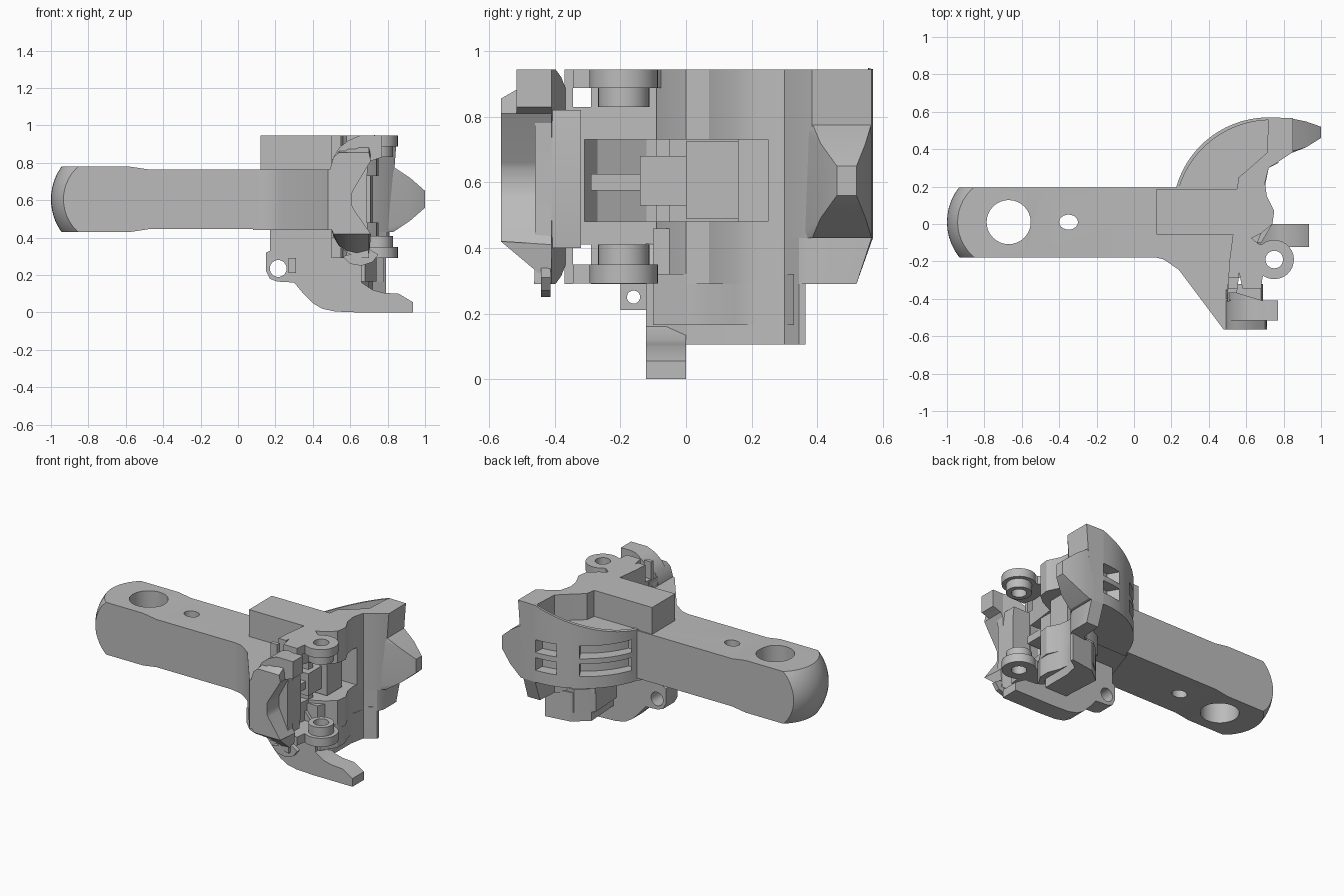
import bpy, bmesh, math
from mathutils import Vector

cube = bpy.data.objects.get("Cube")
if cube:
    bpy.data.objects.remove(cube, do_unlink=True)

GREY = (0.5, 0.5, 0.5, 1)
steel = bpy.data.materials.new("cast grey steel")
steel.use_nodes = True
steel.diffuse_color = GREY
steel.node_tree.nodes["Principled BSDF"].inputs["Base Color"].default_value = GREY


def finish(name, bm):
    bmesh.ops.recalc_face_normals(bm, faces=bm.faces[:])
    mesh = bpy.data.meshes.new(name)
    bm.to_mesh(mesh)
    bm.free()
    mesh.materials.append(steel)
    ob = bpy.data.objects.new(name, mesh)
    bpy.context.collection.objects.link(ob)
    return ob


def prism(name, pts, lo, hi, axis="z", edit=None):
    """Extrude a 2D outline along one axis; edit may move each vertex."""
    place = {"z": lambda a, b, c: (a, b, c),
             "y": lambda a, b, c: (a, c, b),
             "x": lambda a, b, c: (c, a, b)}[axis]
    bm = bmesh.new()
    face = bm.faces.new([bm.verts.new(place(a, b, lo)) for a, b in pts])
    ext = bmesh.ops.extrude_face_region(bm, geom=[face])
    move = Vector(place(0, 0, hi - lo))
    bmesh.ops.translate(bm, vec=move,
                        verts=[v for v in ext["geom"] if isinstance(v, bmesh.types.BMVert)])
    if edit:
        for v in bm.verts:
            edit(v.co)
    return finish(name, bm)


def rect(a0, a1, b0, b1):
    return [(a0, b0), (a1, b0), (a1, b1), (a0, b1)]


def ellipse(a, b, ra, rb=None, start=0, end=360, n=32):
    rb = rb or ra
    count = n if end - start == 360 else n + 1
    return [(a + ra * math.cos(math.radians(start + (end - start) * i / n)),
             b + rb * math.sin(math.radians(start + (end - start) * i / n)))
            for i in range(count)]


def hull(name, pts):
    bm = bmesh.new()
    for p in pts:
        bm.verts.new(p)
    bmesh.ops.convex_hull(bm, input=bm.verts[:])
    return finish(name, bm)


def boolean(ob, tool, operation="DIFFERENCE"):
    mod = ob.modifiers.new(tool.name, "BOOLEAN")
    mod.operation, mod.object, mod.solver = operation, tool, "EXACT"
    tool.hide_render = True
    bpy.context.view_layer.objects.active = ob
    bpy.ops.object.modifier_apply(modifier=mod.name)
    bpy.data.objects.remove(tool, do_unlink=True)


# Shank with a domed butt end and two vertical holes
half = [(-1, .78), (-.58, .78), (-.48, .765), (.34, .765)]
shank = prism("shank", half + [(x, 1.21 - z) for x, z in reversed(half)], -.178, .195, "y")
bm = bmesh.new()
bmesh.ops.create_uvsphere(bm, u_segments=48, v_segments=32, radius=.3)
bmesh.ops.translate(bm, verts=bm.verts[:], vec=(-.7, .01, .605))
dome = finish("dome_tool", bm)
boolean(dome, prism("dome_body", rect(-.7, .6, -.5, .5), .1, 1.1), "UNION")
boolean(shank, dome, "INTERSECT")
boolean(shank, prism("key_hole", ellipse(-.67, .01, .118), .2, 1))
boolean(shank, prism("small_hole", ellipse(-.35, .01, .05, .04), .2, 1))

# Horn block on top of the neck
prism("horn", rect(.12, .6, -.055, .187), .74, .945)

# Curved guard arm with four side slots
arc = ellipse(.72, .06, .513, .51, start=165, end=90, n=14)
inner = [(.71, .38), (.62, .3), (.56, .25), (.55, .185)]
guard = prism("guard_arm", arc + inner + [(.55, .17), (.2, .17)], .43, .77)
for z in (.51, .63):
    for chunk in (arc[1:9], arc[11:]):
        out = [(x - .03, y + .05) for x, y in chunk]
        back = [(x + .04, y - .07) for x, y in reversed(chunk)]
        boolean(guard, prism("slot_tool", out + back, z, z + .085))


def rise(co):
    if co.z > .8:
        co.z = .77 + max(0, co.x - .22) * .35


thin = [(x + .012, y - .014) for x, y in reversed(arc)]
prism("guard_rim", arc + thin, .75, .9, edit=rise)

# Front face wall with the throat curve and the lock opening
face = [(.53, -.08), (.6, -.09), (.68, -.05), (.74, 0), (.75, .07), (.71, .15), (.70, .22),
        (.72, .30), (.79, .345), (.81, .385), (.81, .566), (.72, .57)] + inner


def overhang(co):
    if co.z > .9 and co.x > .8:
        co.x = .85


def chamfer(co):
    if co.z < .35 and co.y > .52:
        co.y = .52


wall = prism("face_wall", face, .43, .945, edit=overhang)
boolean(wall, prism("opening_tool", rect(-.12, .25, .48, .73), .4, .9, "x"))
prism("lower_face_wall", face, .29, .43, edit=chamfer)

# Guard arm nose, tapering to a small blunt tip
hull("nose", [(x, y, z) for x, y0, y1, z0, z1 in
              ((.74, .34, .568, .43, .78), (.83, .385, .566, .43, .78),
               (.92, .41, .548, .49, .72), (1, .46, .52, .56, .65))
     for y in (y0, y1) for z in (z0, z1)])

# Lock block and its thrower inside the opening
prism("lock_block", rect(0, .16, .49, .725), .4, .66, "x")
prism("lock_side", rect(-.14, .02, .53, .68), .4, .62, "x")
prism("lock_tongue", rect(-.29, -.1, .575, .625), .36, .6, "x")

# Neck flaring into the jaw on the open side, with the lock cavity inside
cheek = prism("jaw_cheek", [(.08, -.17), (.16, -.19), (.24, -.245), (.48, -.565), (.52, -.565),
                            (.56, -.4), (.53, -.05), (.55, .18), (.2, .18)], .44, .765)
boolean(cheek, prism("cavity_tool", [(.36, -.12), (.44, -.27), (.5, -.31), (.7, -.31),
                                     (.7, .16), (.36, .16)], .48, .73))

# Thin wall joining the jaw to the face, open in the middle
back_wall = prism("back_wall", [(.5, -.37), (.51, -.2), (.53, -.05), (.59, -.05), (.57, -.2), (.55, -.37)],
                  .29, .945)
boolean(back_wall, prism("wall_tool", rect(-.31, -.09, .48, .73), .4, .8, "x"))
for z in (.1, .83):
    boolean(back_wall, prism("wall_notch", rect(-.345, -.29, z, z + .31), .4, .8, "x"))

# C-shaped rim of the jaw, mirrored about the middle height
outer = [(.7, .945), (.65, .945), (.59, .92), (.54, .88), (.51, .83), (.49, .76)]
mouth = [(.71, .41), (.62, .55), (.61, .57), (.61, .64), (.62, .66), (.71, .81)]


def flip(pts):
    return [(x, 1.235 - z) for x, z in reversed(pts)]


def skew(co):
    co.y -= max(0, co.x - .49) * .3


def lip_taper(co):
    if co.y < -.5:
        co.z = min(max(co.z, .42), .855)


prism("jaw_flange", outer + flip(outer) + [(.69, .5), (.69, .72)], -.4, -.35, "y", skew)
prism("jaw_lips", outer + flip(outer) + mouth, -.565, -.41, "y", lip_taper)
prism("jaw_web", [(.5, .4), (.68, .4), (.69, .5), (.69, .72), (.68, .82), (.5, .82)], -.415, -.32, "y")
prism("upper_jaw_bar", [(.77, .945)] + outer[1:] + [(.6, .76), (.71, .81), (.77, .83)],
      -.517, -.41, "y")
prism("lower_jaw_tip", [(.56, .3), (.6, .26), (.66, .25), (.72, .27), (.75, .31), (.7, .34)],
      -.443, -.413, "y")

# Pin lugs at the very top and bottom of the jaw, with bosses facing inwards
lug = ([(.53, -.05), (.61, -.06), (.67, -.11)]
       + ellipse(.75, -.19, .105, start=130, end=-125, n=20)
       + [(.685, -.3), (.68, -.345), (.58, -.345), (.56, -.25), (.51, -.2)])
for side, plate, boss in (("upper", (.888, .945), (.83, .93)), ("lower", (.292, .35), (.31, .41))):
    for part, outline, span in (("lug", lug, plate), ("boss", ellipse(.75, -.19, .078), boss)):
        ob = prism(side + "_pin_" + part, outline, *span)
        boolean(ob, prism("pin_hole", ellipse(.75, -.19, .047), 0, 1.2))

# Lock box hanging below the head
prism("chin", [(.52, -.1), (.66, -.1), (.7, 0), (.7, .24), (.72, .3), (.6, .3), (.5, .25)],
      .29, .46)
prism("lock_box", [(.52, -.1), (.68, -.1), (.74, 0), (.74, .07), (.71, .15), (.7, .22), (.72, .3),
                   (.78, .33), (.6, .33), (.54, .28), (.5, .24)], .165, .32)
prism("lock_box_base", [(.54, -.06), (.66, -.06), (.7, 0), (.7, .2), (.72, .30), (.79, .345),
                        (.79, .365), (.62, .34), (.52, .26)], .105, .3)

# Bottom fin with a forward horn and an eye for the lifting rod
fin = prism("bottom_fin", [(.17, .45), (.17, .33), (.15, .32), (.15, .22), (.17, .18), (.21, .165),
                           (.3, .16), (.35, .1), (.4, .05), (.45, .02), (.52, .005), (.65, 0),
                           (.935, 0), (.935, .055), (.86, .1), (.78, .105), (.72, .12),
                           (.66, .16), (.66, .32), (.55, .45)], -.122, 0, "y")
boolean(fin, prism("eye_tool", ellipse(.215, .235, .045), -.5, .5, "y"))
ear = prism("rod_ear", rect(-.2, -.1, .21, .29), .27, .31, "x")
boolean(ear, prism("ear_tool", ellipse(-.16, .25, .02, n=20), .2, .7, "x"))

# Smooth the curved walls while keeping hard edges
for ob in bpy.context.scene.objects:
    if ob.type == "MESH" and steel.name in ob.data.materials:
        bpy.ops.object.select_all(action="DESELECT")
        ob.select_set(True)
        bpy.context.view_layer.objects.active = ob
        bpy.ops.object.shade_smooth_by_angle(angle=math.radians(28))
